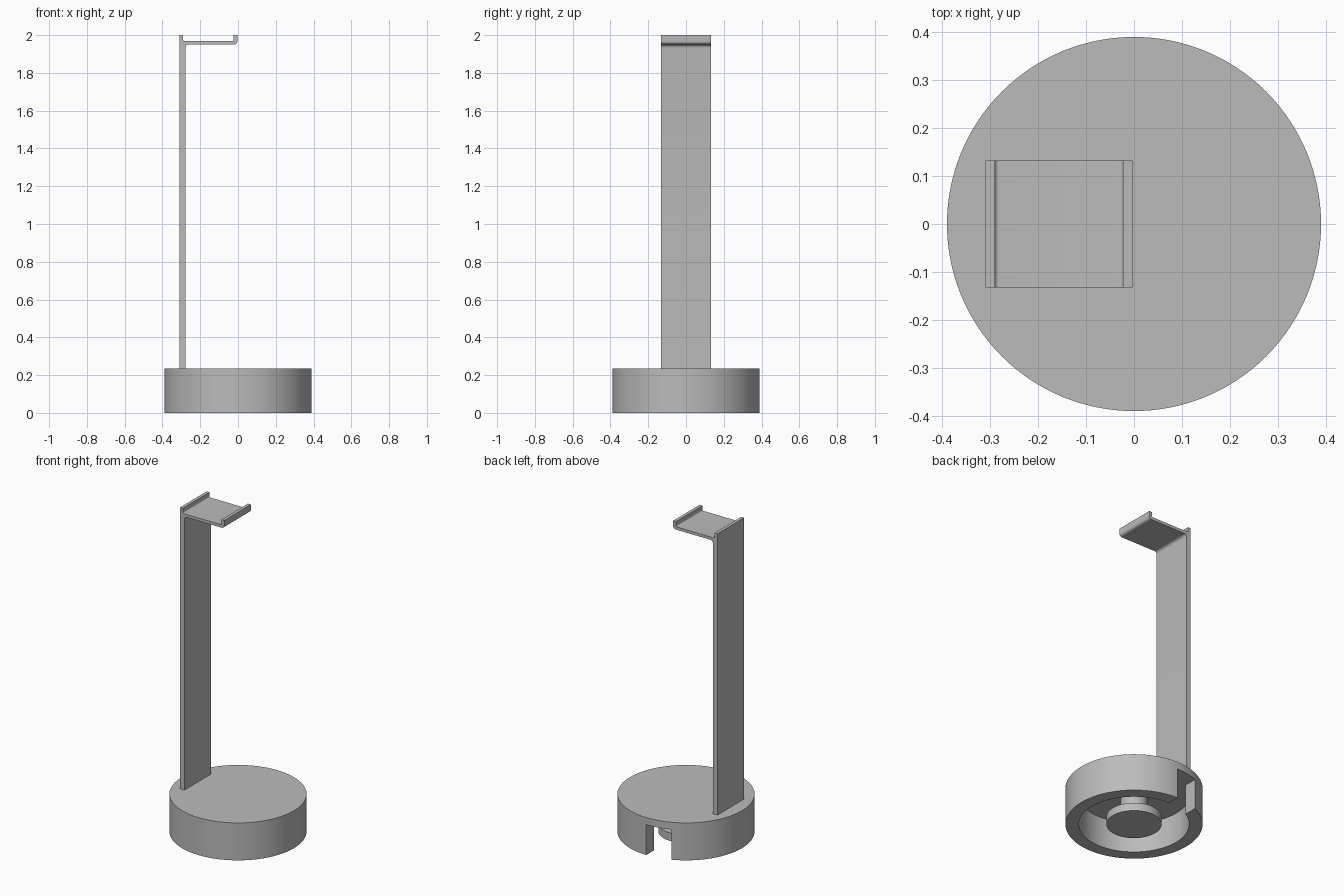
import bpy, bmesh, math
from mathutils import Vector

if "Cube" in bpy.data.objects:
    bpy.data.objects.remove(bpy.data.objects["Cube"], do_unlink=True)

# Single material
grey = bpy.data.materials.new("plain_grey")
grey.use_nodes = True
COLOUR = (0.5, 0.5, 0.5, 1)
grey.diffuse_color = COLOUR
grey.node_tree.nodes["Principled BSDF"].inputs["Base Color"].default_value = COLOUR


def add_object(name, bm):
    bmesh.ops.recalc_face_normals(bm, faces=bm.faces)
    mesh = bpy.data.meshes.new(name)
    bm.to_mesh(mesh)
    bm.free()
    mesh.materials.append(grey)
    obj = bpy.data.objects.new(name, mesh)
    bpy.context.collection.objects.link(obj)
    return obj


def smooth(obj):
    bpy.ops.object.select_all(action="DESELECT")
    obj.select_set(True)
    bpy.context.view_layer.objects.active = obj
    bpy.ops.object.shade_smooth_by_angle(angle=math.radians(30))


def lathe(name, profile, steps=128):
    """Revolve (radius, z) points, running from axis to axis, about z."""
    bm = bmesh.new()
    verts = [bm.verts.new((r, 0, z)) for r, z in profile]
    edges = [bm.edges.new(pair) for pair in zip(verts, verts[1:])]
    bmesh.ops.spin(bm, geom=verts + edges, cent=(0, 0, 0), axis=(0, 0, 1),
                   angle=math.tau, steps=steps, use_merge=True)
    bmesh.ops.remove_doubles(bm, verts=bm.verts, dist=1e-5)
    return add_object(name, bm)


def box(name, low, high):
    bm = bmesh.new()
    bmesh.ops.create_cube(bm, size=1)
    low, high = Vector(low), Vector(high)
    for v in bm.verts:
        v.co = (low + high) / 2 + v.co * (high - low)
    return add_object(name, bm)


def rounded(points, steps=6):
    """Fillet the (x, z, radius) corners of a right-angled outline."""
    out = []
    for i, (x, z, r) in enumerate(points):
        p = Vector((x, z))
        if r == 0:
            out.append(p)
            continue
        a = (Vector(points[i - 1][:2]) - p).normalized() * r
        b = (Vector(points[(i + 1) % len(points)][:2]) - p).normalized() * r
        for k in range(steps + 1):
            t = math.pi / 2 * k / steps
            out.append(p + a * (1 - math.sin(t)) + b * (1 - math.cos(t)))
    return out


# Hollow base with a flanged spool hub inside
TOP, ROOF = 0.235, 0.19
base = lathe("base", [(0, 0), (0.157, 0), (0.157, 0.05), (0.077, 0.05),
                      (0.077, ROOF), (0.314, ROOF), (0.314, 0),
                      (0.39, 0), (0.39, TOP), (0, TOP)])

# Cable slot through the back of the base wall
cutter = box("slot_cutter", (-0.15, 0.2, -0.1), (0.003, 0.5, ROOF))
cutter.hide_render = True
cut = base.modifiers.new("slot", "BOOLEAN")
cut.operation = "DIFFERENCE"
cut.solver = "EXACT"
cut.object = cutter
depsgraph = bpy.context.evaluated_depsgraph_get()
cut_mesh = bpy.data.meshes.new_from_object(base.evaluated_get(depsgraph))
base.modifiers.clear()
base.data = cut_mesh
bpy.data.objects.remove(cutter, do_unlink=True)
smooth(base)

# Upright with the lipped hanger tray, extruded from one outline
HALF = 0.132
outline = [(-0.31, TOP, 0), (-0.279, TOP, 0), (-0.279, 1.95, 0.018),
           (-0.003, 1.95, 0.018), (-0.003, 2, 0), (-0.023, 2, 0),
           (-0.023, 1.968, 0.006), (-0.29, 1.968, 0.008),
           (-0.29, 2, 0), (-0.31, 2, 0)]
bm = bmesh.new()
face = bm.faces.new([bm.verts.new((p.x, -HALF, p.y)) for p in rounded(outline)])
side = bmesh.ops.extrude_face_region(bm, geom=[face], use_keep_orig=True)
moved = [g for g in side["geom"] if isinstance(g, bmesh.types.BMVert)]
bmesh.ops.translate(bm, verts=moved, vec=(0, 2 * HALF, 0))
smooth(add_object("upright_and_hanger", bm))
